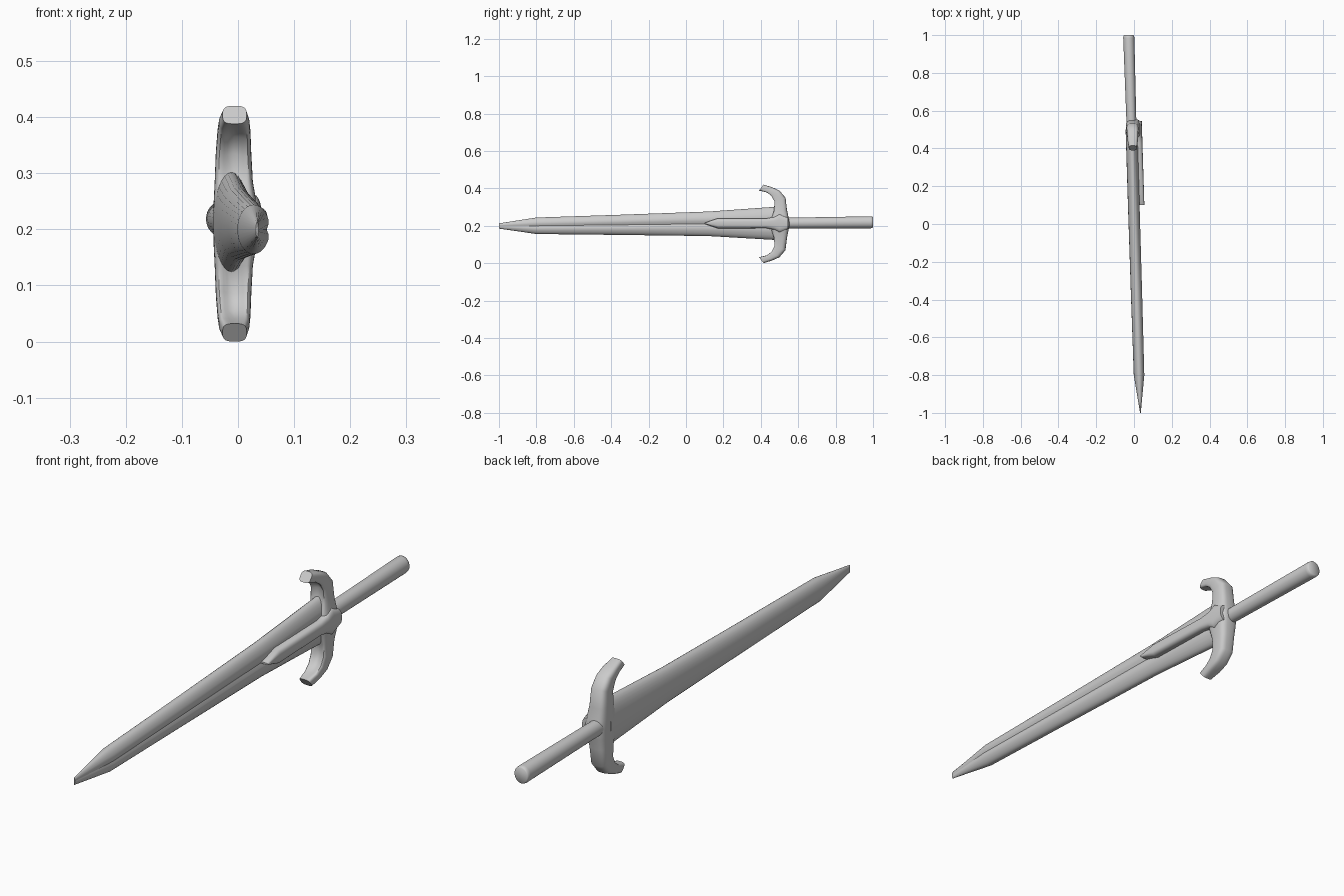
import bpy, bmesh, math
from mathutils import Vector

if "Cube" in bpy.data.objects:
    bpy.data.objects.remove(bpy.data.objects["Cube"])


def axis_x(y):
    # the sword leans slightly across the y axis
    return 0.003 - 0.031 * y


def section(c, u, v, n=32, power=2.0, notch=0.0, notch_width=0.5):
    """Closed superellipse ring around c, optionally grooved on its +u side."""
    ring = []
    for i in range(n):
        a = 2 * math.pi * i / n
        ca, sa = math.cos(a), math.sin(a)
        p = math.copysign(abs(ca) ** (2 / power), ca)
        q = math.copysign(abs(sa) ** (2 / power), sa)
        if ca > 0 and notch:
            p -= notch * max(0.0, 1 - abs(sa) / notch_width)
        ring.append(c + u * p + v * q)
    return ring


def loft(name, rings, angle=35):
    bm = bmesh.new()
    loops = [[bm.verts.new(p) for p in r] for r in rings]
    n = len(loops[0])
    for a, b in zip(loops, loops[1:]):
        for i in range(n):
            j = (i + 1) % n
            bm.faces.new((a[i], a[j], b[j], b[i]))
    bm.faces.new(loops[0])
    bm.faces.new(loops[-1])
    bmesh.ops.recalc_face_normals(bm, faces=bm.faces)
    me = bpy.data.meshes.new(name)
    bm.to_mesh(me)
    bm.free()
    ob = bpy.data.objects.new(name, me)
    bpy.context.collection.objects.link(ob)
    bpy.ops.object.select_all(action='DESELECT')
    ob.select_set(True)
    bpy.context.view_layer.objects.active = ob
    bpy.ops.object.shade_smooth_by_angle(angle=math.radians(angle))
    return ob


X, Z = Vector((1, 0, 0)), Vector((0, 0, 1))

# Blade: y, z low, z high, half thickness, groove depth
blade = [(-1.0, 0.185, 0.213, 0.002, 0.0), (-0.8, 0.156, 0.244, 0.029, 0.2),
         (-0.35, 0.151, 0.259, 0.031, 0.3), (0.12, 0.145, 0.276, 0.032, 0.3),
         (0.50, 0.123, 0.303, 0.032, 0.3)]
loft("blade", [section(Vector((axis_x(y), y, (a + b) / 2)), X * t, Z * (b - a) / 2,
                       notch=g, notch_width=0.3) for y, a, b, t, g in blade], 28)

# Raised rib on the blade, with a pointed prow and a flare into the guard
rib = [(0.10, 0.003, 0.012), (0.17, 0.027, 0.010), (0.43, 0.026, 0.005),
       (0.47, 0.034, 0.0), (0.50, 0.052, 0.0), (0.545, 0.030, 0.0)]
loft("blade_rib", [section(Vector((axis_x(y) + (0.055 + lo) / 2, y, 0.213)),
                           X * (0.055 - lo) / 2, Z * h, power=3)
                   for y, h, lo in rib])

# Guard: outer y, z, inner y, z, x low, x high, from the top hook to the middle
arm = [(0.415, 0.420, 0.390, 0.388, -0.018, 0.025, 0.0),
       (0.460, 0.406, 0.428, 0.376, -0.023, 0.031, 0.25),
       (0.500, 0.388, 0.450, 0.358, -0.025, 0.034, 0.55),
       (0.532, 0.350, 0.465, 0.328, -0.027, 0.036, 0.6),
       (0.540, 0.285, 0.463, 0.285, -0.029, 0.039, 0.4),
       (0.548, 0.245, 0.455, 0.245, -0.031, 0.046, 0.0),
       (0.555, 0.210, 0.450, 0.210, -0.031, 0.052, 0.0)]
lower = [(a, 0.42 - b, c, 0.42 - d, *rest) for a, b, c, d, *rest in reversed(arm[:-1])]
rings = []
for yo, zo, yi, zi, lo, hi, g in arm + lower:
    y = (yo + yi) / 2
    centre = Vector((axis_x(y) + (lo + hi) / 2, y, (zo + zi) / 2))
    inward = Vector((0, yi - yo, zi - zo)) / 2
    rings.append(section(centre, inward, X * (hi - lo) / 2, power=3.2,
                         notch=g, notch_width=0.75))
loft("guard", rings, 40)

# Handle with a softly rounded end
handle = [(0.48, 0.214, 0.028), (0.985, 0.2185, 0.032), (0.996, 0.2185, 0.031),
          (1.0, 0.2185, 0.027)]
loft("handle", [section(Vector((axis_x(y), y, z)), X * r * 0.92, Z * r)
                for y, z, r in handle], 60)
